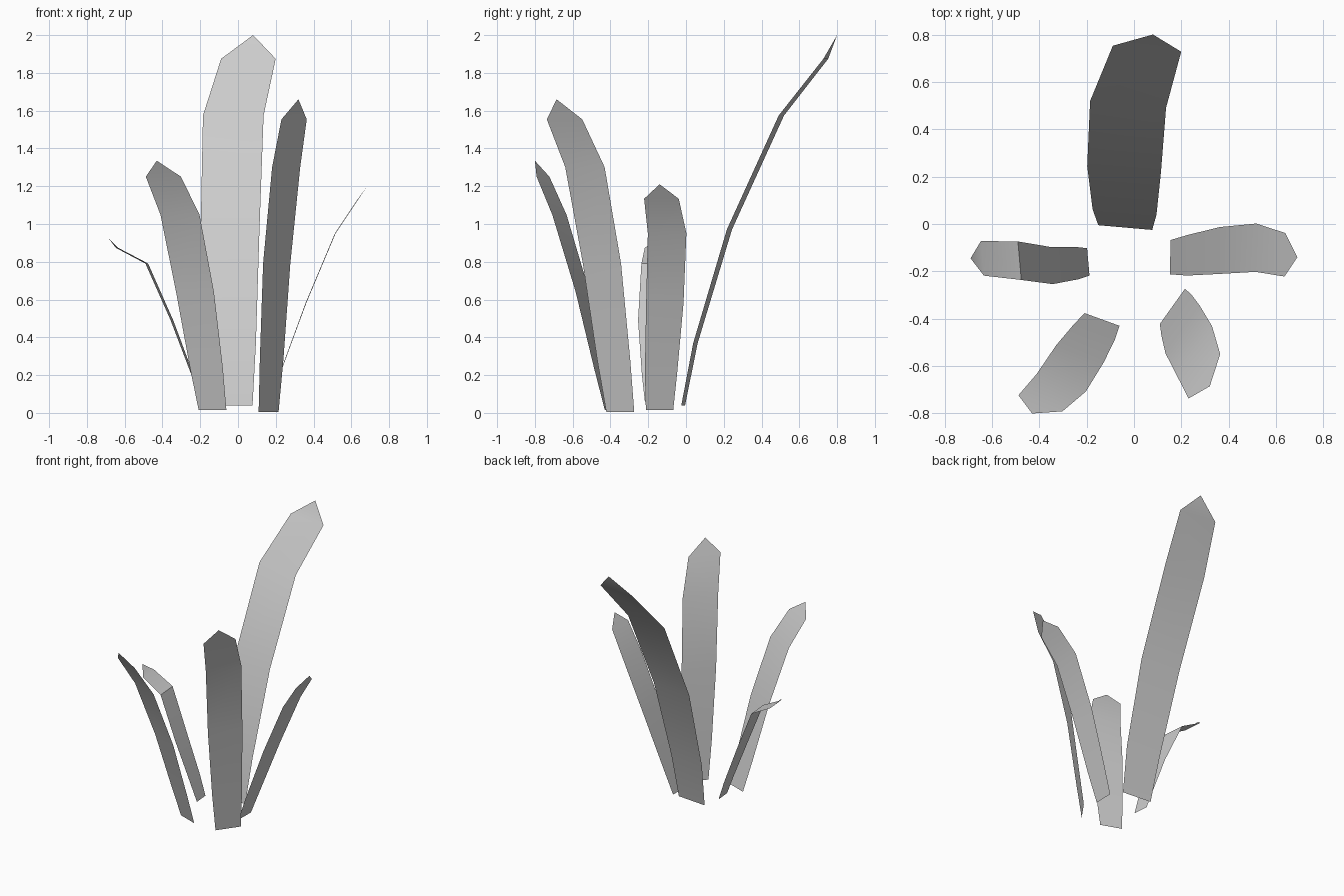
import bpy
from math import cos, sin, radians
from mathutils import Vector

if "Cube" in bpy.data.objects:
    bpy.data.objects.remove(bpy.data.objects["Cube"])

# Shared blade profile: width and height fraction at each row below the tip
WIDTHS = (0.71, 0.84, 0.97, 1.0, 0.9)
HEIGHTS = (0.0, 0.168, 0.475, 0.783, 0.936, 1.0)


def blade(name, path, width, angle, base_z, tip_z, heights=HEIGHTS):
    """Thin leaf: a ribbon along a bent midline, closed by a pointed tip."""
    side = Vector((cos(radians(angle)), sin(radians(angle)), 0)) * width / 2
    mid = [Vector((x, y, base_z + (tip_z - base_z) * h))
           for (x, y), h in zip(path, heights)]
    verts = []
    for p, w in zip(mid, WIDTHS):
        verts += [p - side * w, p + side * w]
    verts.append(mid[-1])
    rows = len(WIDTHS)
    faces = [(2 * i, 2 * i + 1, 2 * i + 3, 2 * i + 2) for i in range(rows - 1)]
    faces.append((2 * rows - 2, 2 * rows - 1, 2 * rows))
    me = bpy.data.meshes.new(name)
    me.from_pydata(verts, [], faces)
    ob = bpy.data.objects.new(name, me)
    bpy.context.collection.objects.link(ob)
    bpy.ops.object.select_all(action='DESELECT')
    ob.select_set(True)
    bpy.context.view_layer.objects.active = ob
    bpy.ops.object.shade_smooth_by_angle(angle=radians(30))


# Tall blade leaning back
blade("back_blade", [(-.037, -.015), (-.04, .05), (-.042, .23), (-.025, .505),
                     (.055, .74), (.08, .80)], .322, -5, .04, 2.0)
# Blade leaning right
blade("right_blade", [(.153, -.14), (.225, -.132), (.36, -.112), (.515, -.1),
                      (.637, -.13), (.69, -.14)], .204, 89, .015, 1.21)
# Upright blade at the front right
blade("front_right_blade", [(.162, -.348), (.178, -.383), (.205, -.445), (.255, -.535),
                            (.297, -.643), (.32, -.685)], .256, 54.5, .005, 1.66)
# Blade at the front left
blade("front_left_blade", [(-.135, -.403), (-.167, -.455), (-.228, -.548), (-.307, -.67),
                           (-.395, -.757), (-.43, -.80)], .22, -20, .015, 1.335)
# Short, sharply folded blade leaning left
blade("left_blade", [(-.193, -.16), (-.24, -.165), (-.35, -.175), (-.483, -.155),
                     (-.64, -.145), (-.69, -.145)], .163, 95, .06, .93,
      (0, .16, .495, .84, .935, 1))
